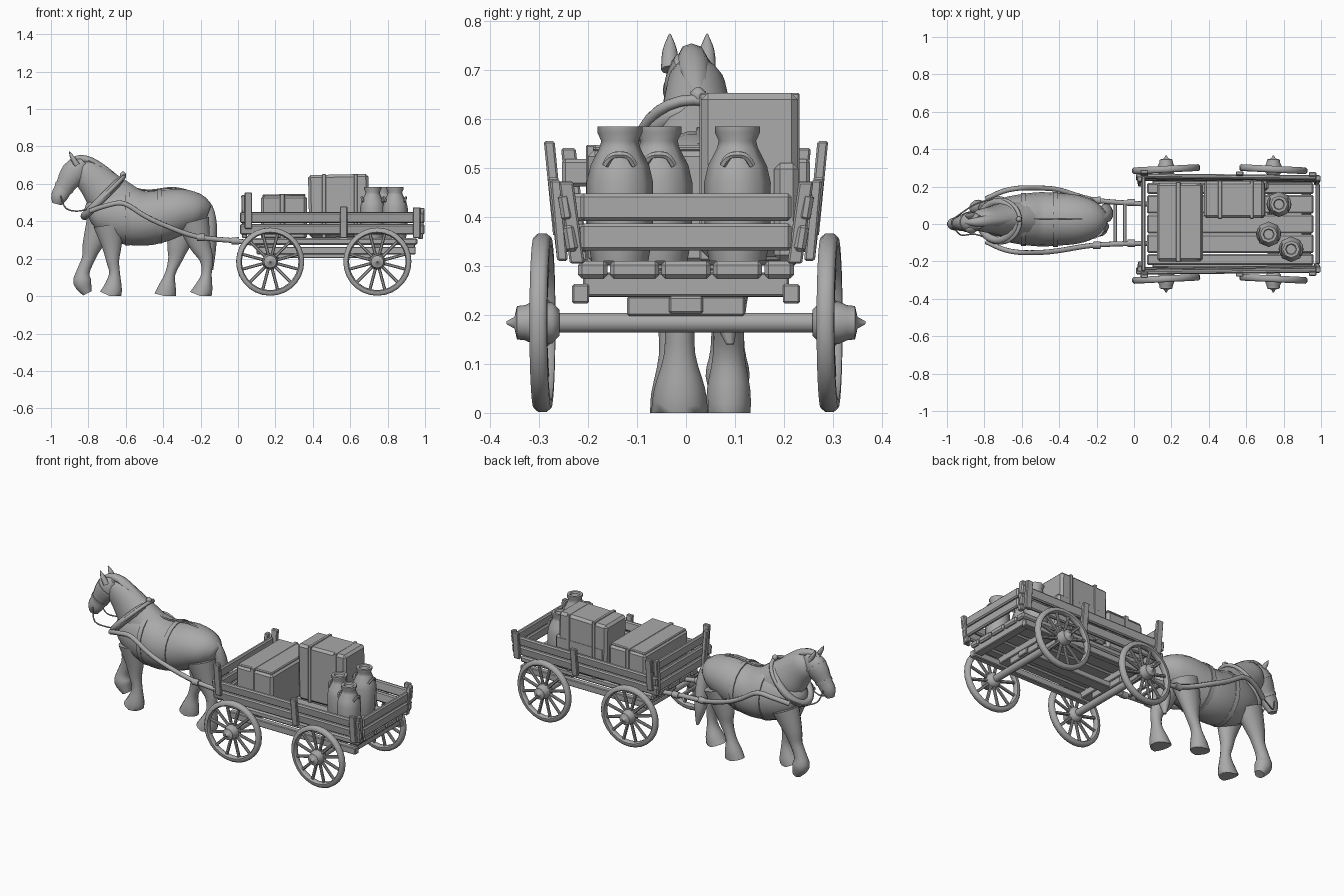
import bpy, bmesh
from math import sin, cos, pi, tau
from mathutils import Vector, Matrix

cube = bpy.data.objects.get("Cube")
if cube:
    bpy.data.objects.remove(cube, do_unlink=True)

GREY = (0.4, 0.4, 0.4, 1)
grey = bpy.data.materials.new("plain grey")
grey.use_nodes = True
grey.diffuse_color = GREY
grey.node_tree.nodes["Principled BSDF"].inputs["Base Color"].default_value = GREY


# ---------- helpers ----------
def finish(name, bm, smooth=True, angle=0.7):
    bmesh.ops.recalc_face_normals(bm, faces=bm.faces)
    mesh = bpy.data.meshes.new(name)
    bm.to_mesh(mesh)
    bm.free()
    mesh.materials.append(grey)
    obj = bpy.data.objects.new(name, mesh)
    bpy.context.collection.objects.link(obj)
    if smooth:
        bpy.ops.object.select_all(action='DESELECT')
        obj.select_set(True)
        bpy.context.view_layer.objects.active = obj
        bpy.ops.object.shade_smooth_by_angle(angle=angle)
    return obj


def skin(name, rings, closed=False, angle=0.9):
    """Bridge a row of equal rings of points."""
    bm = bmesh.new()
    rows = [[bm.verts.new(p) for p in ring] for ring in rings]
    n = len(rows[0])
    pairs = list(zip(rows, rows[1:])) + ([(rows[-1], rows[0])] if closed else [])
    for a, b in pairs:
        for i in range(n):
            j = (i + 1) % n
            bm.faces.new((a[i], a[j], b[j], b[i]))
    if not closed:
        bm.faces.new(rows[0])
        bm.faces.new(rows[-1])
    return finish(name, bm, angle=angle)


def spline(keys, steps):
    """Smoothly interpolate key rows."""
    keys = [Vector(k) for k in keys]
    out = []
    for i in range(len(keys) - 1):
        p, q = keys[i], keys[i + 1]
        m = (q - keys[max(i - 1, 0)]) / 2
        n = (keys[min(i + 2, len(keys) - 1)] - p) / 2
        for s in range(steps):
            t = s / steps
            h = t * t * (3 - 2 * t)
            out.append(p * (1 - h) + q * h + m * (t * (1 - t) ** 2) - n * (t * t * (1 - t)))
    return out + [keys[-1]]


def loft(name, keys, y=None, sides=14, steps=3):
    """Organic form from keys of x, (y), z, half width, half depth."""
    if y is not None:
        keys = [(k[0], y, *k[1:]) for k in keys]
    rows = spline(keys, steps)
    rings = []
    for i, r in enumerate(rows):
        ahead, behind = rows[min(i + 1, len(rows) - 1)], rows[max(i - 1, 0)]
        t = Vector((ahead[0] - behind[0], 0, ahead[2] - behind[2])).normalized()
        up = Vector((0, 1, 0)).cross(t)
        ring = []
        for k in range(sides):
            a = tau * k / sides
            p = Vector(r[:3]) + Vector((0, cos(a) * r[3], 0)) + up * sin(a) * r[4]
            p.z = max(p.z, 0)
            ring.append(p)
        rings.append(ring)
    return skin(name, rings, angle=1.0)


def lathe(name, profile, sides, loc, along_y=0, closed=False):
    """Turn a profile of radius, height round z, or round y pointing outward."""
    rings = []
    for r, h in profile:
        ring = [(r * cos(tau * k / sides), r * sin(tau * k / sides), h) for k in range(sides)]
        if along_y:
            ring = [(u, h * along_y, v) for u, v, h in ring]
        rings.append([Vector(p) + Vector(loc) for p in ring])
    return skin(name, rings, closed)


def beam(name, a, b, width, height, bevel=0.004, roll=0):
    """Plank from a to b, with width sideways and height upward."""
    a, b = Vector(a), Vector(b)
    d = b - a
    t = d.normalized()
    side = Vector((0, 0, 1)).cross(t) if abs(t.z) < 0.9 else Vector((0, 1, 0))
    side.normalize()
    up = t.cross(side)
    rot = Matrix((t, side, up)).transposed().to_4x4()
    m = Matrix.Translation((a + b) / 2) @ rot @ Matrix.Rotation(roll, 4, 'X')
    bm = bmesh.new()
    bmesh.ops.create_cube(bm, size=1)
    bmesh.ops.scale(bm, vec=(d.length, width, height), verts=bm.verts)
    bmesh.ops.bevel(bm, geom=bm.edges[:], offset=bevel, segments=1, affect='EDGES')
    bmesh.ops.transform(bm, matrix=m, verts=bm.verts)
    return finish(name, bm, smooth=False)


def tube(name, points, radius, sides=8, steps=4, closed=False):
    pts = [Vector(p) for p in points] if closed else spline(points, steps)
    rings = []
    n = len(pts)
    for i, p in enumerate(pts):
        ahead = pts[(i + 1) % n] if closed else pts[min(i + 1, n - 1)]
        behind = pts[i - 1] if closed else pts[max(i - 1, 0)]
        t = (ahead - behind).normalized()
        ref = Vector((1, 0, -1)) if closed else Vector((0.1, 0.3, 1))
        u = t.cross(ref).normalized()
        v = t.cross(u)
        rings.append([p + radius * (u * cos(tau * k / sides) + v * sin(tau * k / sides))
                      for k in range(sides)])
    return skin(name, rings, closed, angle=1.0)


# ---------- horse ----------
MID = 0.025
loft("horse_body", [(-.80, .42, .03, .04), (-.775, .43, .08, .09), (-.7, .44, .115, .135),
                    (-.6, .43, .135, .155), (-.5, .415, .145, .148), (-.4, .43, .14, .14),
                    (-.3, .455, .13, .122), (-.21, .455, .1, .092), (-.16, .44, .045, .05)], MID, 18)
loft("horse_neck", [(-.62, MID, .47, .11, .14), (-.7, MID, .545, .09, .122), (-.76, .022, .61, .073, .1),
                    (-.82, .02, .665, .06, .078), (-.85, .012, .69, .04, .04)])
loft("horse_head", [(-.825, .01, .72, .035, .03), (-.86, .01, .68, .053, .065), (-.895, .008, .635, .05, .066),
                    (-.93, .004, .58, .037, .05), (-.957, 0, .53, .035, .045), (-.968, 0, .492, .02, .026)])
loft("mane", [(-.9, .01, .715, .012, .012), (-.855, .01, .735, .022, .018), (-.79, .015, .722, .03, .022),
              (-.71, .02, .672, .028, .022), (-.63, MID, .618, .015, .012)], sides=8)
for side in (-1, 1):
    y = .005 + side * .038
    loft("ear", [(-.86, y, .7, .018, .016), (-.885, y, .74, .015, .012), (-.903, y, .773, .002, .002)], sides=8)
loft("tail", [(-.2, .03, .51, .03, .03), (-.16, .035, .47, .03, .028), (-.145, .05, .38, .04, .034),
              (-.15, .07, .25, .042, .034), (-.14, .09, .14, .008, .008)], sides=10)

# walking legs with flared feathers above the hooves
loft("hind_leg_right", [(-.24, .4, .07, .09), (-.205, .28, .046, .06), (-.17, .2, .032, .038),
                        (-.168, .12, .032, .028), (-.182, .05, .052, .048), (-.2, 0, .058, .062)], -.013)
loft("hind_leg_left", [(-.28, .4, .07, .09), (-.32, .27, .046, .062), (-.335, .2, .034, .04),
                       (-.362, .12, .032, .028), (-.378, .05, .044, .048), (-.39, 0, .045, .06)], .087)
loft("front_leg_right", [(-.69, .38, .066, .085), (-.675, .27, .044, .055), (-.67, .19, .034, .036),
                         (-.66, .12, .03, .03), (-.67, .04, .046, .052), (-.685, 0, .048, .06)], -.025)
loft("front_leg_left", [(-.73, .39, .066, .085), (-.78, .27, .045, .054), (-.8, .2, .034, .036),
                        (-.828, .13, .035, .036), (-.832, .075, .045, .05), (-.805, .015, .028, .026)], .085)

# ---------- harness ----------
def hoop(name, grow, shift, radius):
    c, long_axis = Vector((-.718 + shift, MID - .01, .53 + shift)), Vector((.7, 0, .7))
    pts = [c + Vector((0, cos(tau * k / 28) * (.102 + grow), 0)) + long_axis * sin(tau * k / 28) * (.135 + grow)
           for k in range(28)]
    tube(name, pts, radius, closed=True)

hoop("collar", 0, -.008, .022)
hoop("collar_rim", .012, .006, .011)
for x, z, w, h in ((-.59, .428, .142, .16), (-.42, .426, .147, .148)):
    loft("girth_strap", [(x - .013, z, w, h), (x + .013, z, w, h)], MID, 18, 1)
tube("back_strap", [(-.6, MID, .586), (-.48, MID, .565), (-.34, MID, .579), (-.21, MID, .545)], .005)
loft("noseband", [(-.926, .004, .587, .042, .055), (-.934, .004, .573, .04, .053)], steps=1)
loft("browband", [(-.872, .01, .665, .057, .071), (-.88, .01, .653, .057, .071)], steps=1)
lathe("collar_knob", [(.004, .63), (.016, .64), (.016, .655), (.004, .665)], 8, (-.615, MID, 0))
for side in (-1, 1):
    tube("rein", [(-.95, side * .038, .54), (-.92, side * .06, .47), (-.85, MID + side * .08, .455),
                  (-.76, MID + side * .11, .48)], .004, 6)
    y = .02
    tube("shaft", [(-.79, y + side * .115, .455), (-.7, y + side * .155, .485), (-.61, y + side * .172, .495),
                   (-.5, y + side * .172, .43), (-.4, y + side * .162, .382), (-.22, .008 + side * .122, .318),
                   (0, .003 + side * .107, .294), (.16, side * .105, .27)], .014)
    for x, z in ((-.015, .295), (-.2, .314)):
        lathe("shaft_collar", [(.019, -.02), (.02, .02)], 8, (0, 0, 0)).matrix_world = (
            Matrix.Translation((x, .006 + side * (.109 if x > -.1 else .12), z)) @ Matrix.Rotation(pi / 2, 4, 'Y'))
for x in (-.1, -.05):
    beam("shaft_crossbar", (x, -.11, .3), (x, .115, .3), .02, .018)

# ---------- wheels and running gear ----------
AXLE_Z = .184
for x, yaw in ((.172, .05), (.745, -.05)):
    lathe("axle", [(.021, -.3), (.021, .3)], 10, (x, 0, AXLE_Z), 1)
    beam("bolster", (x, -.21, .262), (x, .21, .262), .06, .05)
    beam("axle_block", (x, -.12, .218), (x, .12, .218), .05, .04)
    for side in (-1, 1):
        hub = Vector((x, side * .293, AXLE_Z))
        turn = Matrix.Translation(hub) @ Matrix.Rotation(yaw, 4, 'Z') @ Matrix.Translation(-hub)
        lathe("wheel_rim", [(.152, -.01), (.158, -.018), (.174, -.018), (.182, -.009),
                            (.182, .009), (.174, .018), (.158, .018), (.152, .01)], 28, hub, side, True
              ).matrix_world = turn
        lathe("wheel_hub", [(.026, -.035), (.042, -.02), (.043, .02), (.036, .035), (.034, .052),
                            (.012, .057), (.003, .073)], 12, hub, side)
        for k in range(12):
            d = Vector((cos(tau * (k + .5) / 12), 0, sin(tau * (k + .5) / 12)))
            beam("spoke", hub + d * .035, hub + d * .158, .016, .016, .004).matrix_world = turn
beam("reach_pole", (.15, 0, .22), (.78, 0, .22), .07, .035)
beam("rear_bolster", (.92, -.21, .262), (.92, .21, .262), .05, .048)
for side in (-1, 1):
    beam("under_rail", (.1, side * .215, .243), (.95, side * .215, .243), .035, .04)

# ---------- wagon bed ----------
for y in (-.19, -.105, 0, .105, .19):
    beam("floor_plank", (.07, y, .292), (.96, y, .292), .06 if abs(y) > .15 else .1, .036, .008)

def wall_y(z):
    return .234 + (z - .31) * .16

for side in (-1, 1):
    for z in (.357, .42):
        beam("side_plank", (.01, side * (wall_y(z) + .004), z), (.997, side * (wall_y(z) - .006), z), .024, .056,
             .007, -side * .16)
    for x, low, high, lean in ((.055, .36, .555, .018), (.565, .31, .48, .022), (.955, .31, .475, .018)):
        beam("side_post", (x, side * (wall_y(low) + .018), low), (x, side * (wall_y(high) + lean - .012), high),
             .022, .04)
    beam("front_corner_post", (.035, side * .215, .31), (.03, side * .24, .54), .03, .026)
    beam("tail_post", (.975, side * .222, .305), (.985, side * .245, .472), .03, .026)
for z in (.357, .42, .49):
    beam("front_plank", (.05, -wall_y(z) + .01, z), (.05, wall_y(z) - .01, z), .024, .056, .007)
for z in (.359, .42):
    beam("tail_plank", (.983, -.215, z), (.983, .215, z), .024, .056, .007)

# ---------- cargo ----------
beam("low_crate", (.122, .01, .42), (.368, .01, .42), .42, .235, .014)
beam("low_crate_lid", (.13, .01, .536), (.36, .01, .54), .4, .014, .005)
beam("low_crate_strap", (.225, .01, .424), (.25, .01, .424), .428, .246, .003)
beam("tall_crate", (.378, .13, .479), (.7, .13, .486), .198, .335, .014)
for x in (.45, .62):
    beam("tall_crate_strap", (x, .13, .482), (x + .02, .13, .482), .204, .342, .003)
beam("flat_bundle", (.39, .205, .41), (.72, .205, .41), .05, .2, .012)
for x, y in ((.775, .105), (.72, -.055), (.84, -.135)):
    lathe("milk_jug", [(.058, .31), (.067, .36), (.068, .47), (.06, .505), (.042, .54), (.038, .555),
                       (.046, .572), (.046, .584), (.03, .584), (.026, .575)], 8, (x, y, 0))
    for side in (-1, 1):
        tube("jug_handle", [(x + side * .05, y - .03, .505), (x + side * .057, y - .015, .525),
                            (x + side * .057, y + .015, .525), (x + side * .05, y + .03, .505)], .007, 6)
